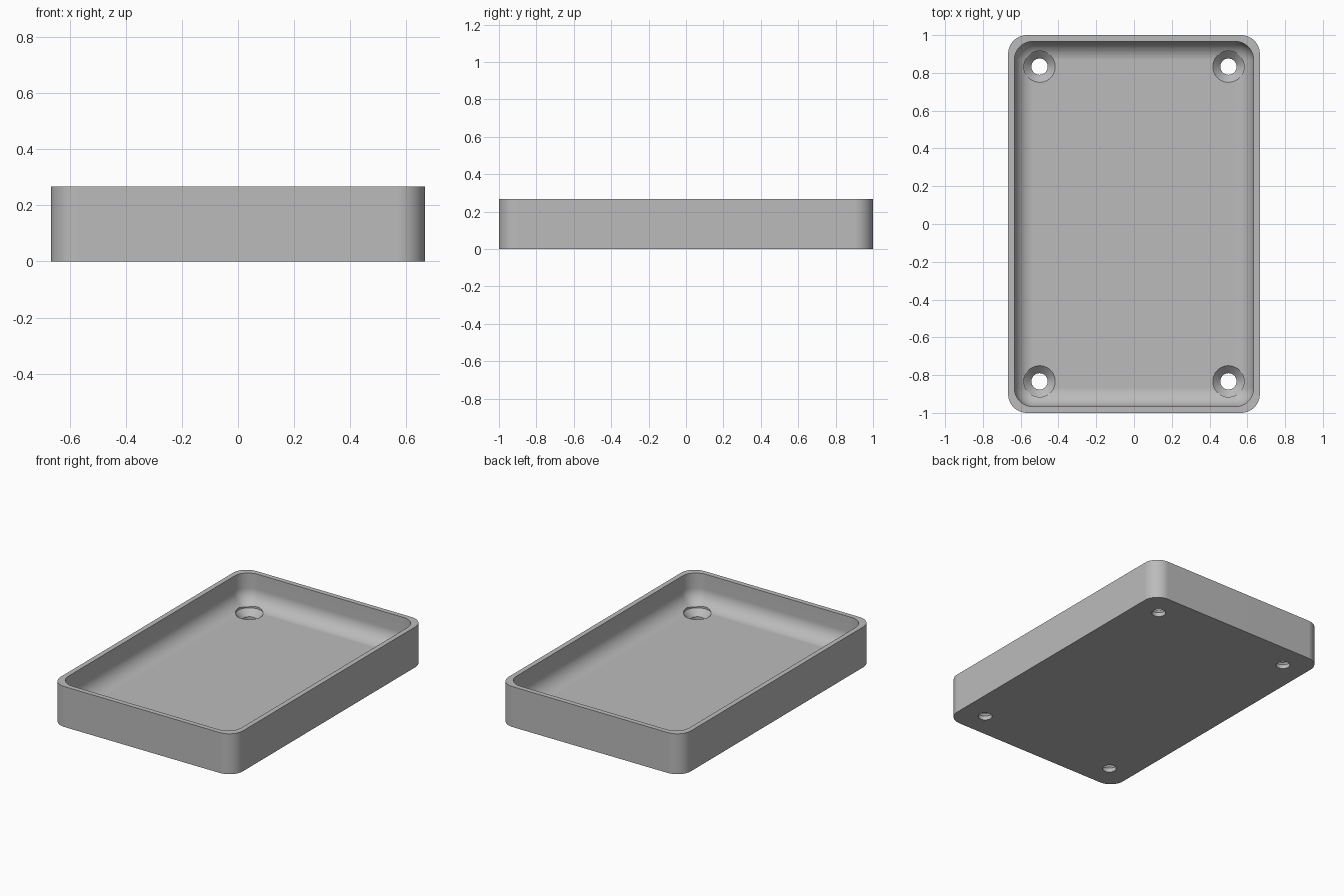
import bpy, bmesh, math

cube = bpy.data.objects.get("Cube")
if cube:
    bpy.data.objects.remove(cube)

HALF_X, HALF_Y, HEIGHT = 2 / 3, 1.0, 0.267
WALL, FLOOR, RADIUS = 0.033, 0.067, 0.1
HOLE_X, HOLE_Y, HOLE_R, SINK_R = 0.5, 0.833, 0.043, 0.083
STEPS = 10

grey = bpy.data.materials.new("plain_grey")
grey.use_nodes = True
grey.diffuse_color = (0.5, 0.5, 0.5, 1)
grey.node_tree.nodes["Principled BSDF"].inputs["Base Color"].default_value = (0.5, 0.5, 0.5, 1)


def rounded_loop(bm, hx, hy, r, z):
    """Ring of vertices around a rounded rectangle."""
    ring = []
    for corner, (sx, sy) in enumerate(((1, 1), (-1, 1), (-1, -1), (1, -1))):
        for i in range(STEPS + 1):
            a = (corner + i / STEPS) * math.pi / 2
            ring.append(bm.verts.new((sx * (hx - r) + r * math.cos(a),
                                      sy * (hy - r) + r * math.sin(a), z)))
    return ring


def skin(bm, rings):
    """Join successive rings with quads and cap both ends."""
    n = len(rings[0])
    for low, high in zip(rings, rings[1:]):
        for i in range(n):
            j = (i + 1) % n
            bm.faces.new((low[i], low[j], high[j], high[i]))
    bm.faces.new(rings[0][::-1])
    bm.faces.new(rings[-1])


def finish(bm, name):
    bmesh.ops.remove_doubles(bm, verts=bm.verts, dist=1e-5)
    bmesh.ops.recalc_face_normals(bm, faces=bm.faces)
    mesh = bpy.data.meshes.new(name)
    bm.to_mesh(mesh)
    bm.free()
    mesh.materials.append(grey)
    obj = bpy.data.objects.new(name, mesh)
    bpy.context.collection.objects.link(obj)
    return obj


# Tray: outer wall, flat rim, inner wall and filleted floor
bm = bmesh.new()
rings = [rounded_loop(bm, HALF_X, HALF_Y, RADIUS, z) for z in (0, HEIGHT)]
rings.append(rounded_loop(bm, HALF_X - WALL, HALF_Y - WALL, RADIUS, HEIGHT))
for i in range(STEPS + 1):
    a = i / STEPS * math.pi / 2
    inset = RADIUS * (1 - math.cos(a))
    rings.append(rounded_loop(bm, HALF_X - WALL - inset, HALF_Y - WALL - inset,
                              RADIUS - inset, FLOOR + RADIUS * (1 - math.sin(a))))
skin(bm, rings)
tray = finish(bm, "tray")

# Countersunk screw holes in the four corners
bm = bmesh.new()
profile = ((HOLE_R, -0.1), (HOLE_R, FLOOR - SINK_R + HOLE_R), (SINK_R, FLOOR), (SINK_R, HEIGHT))
for sx in (-1, 1):
    for sy in (-1, 1):
        rings = []
        for r, z in profile:
            rings.append([bm.verts.new((sx * HOLE_X + r * math.cos(k * math.tau / 48),
                                        sy * HOLE_Y + r * math.sin(k * math.tau / 48), z))
                          for k in range(48)])
        skin(bm, rings)
cutter = finish(bm, "screw_hole_cutter")
cutter.hide_render = True

bpy.context.view_layer.objects.active = tray
tray.select_set(True)
cut = tray.modifiers.new("screw_holes", "BOOLEAN")
cut.object = cutter
cut.operation = "DIFFERENCE"
cut.solver = "EXACT"
bpy.ops.object.modifier_apply(modifier=cut.name)
bpy.data.objects.remove(cutter)

# Smooth curves with crisp rims and true flat faces
bpy.ops.object.shade_smooth_by_angle(angle=math.radians(30))
weighted = tray.modifiers.new("flat_face_normals", "WEIGHTED_NORMAL")
weighted.keep_sharp = True
